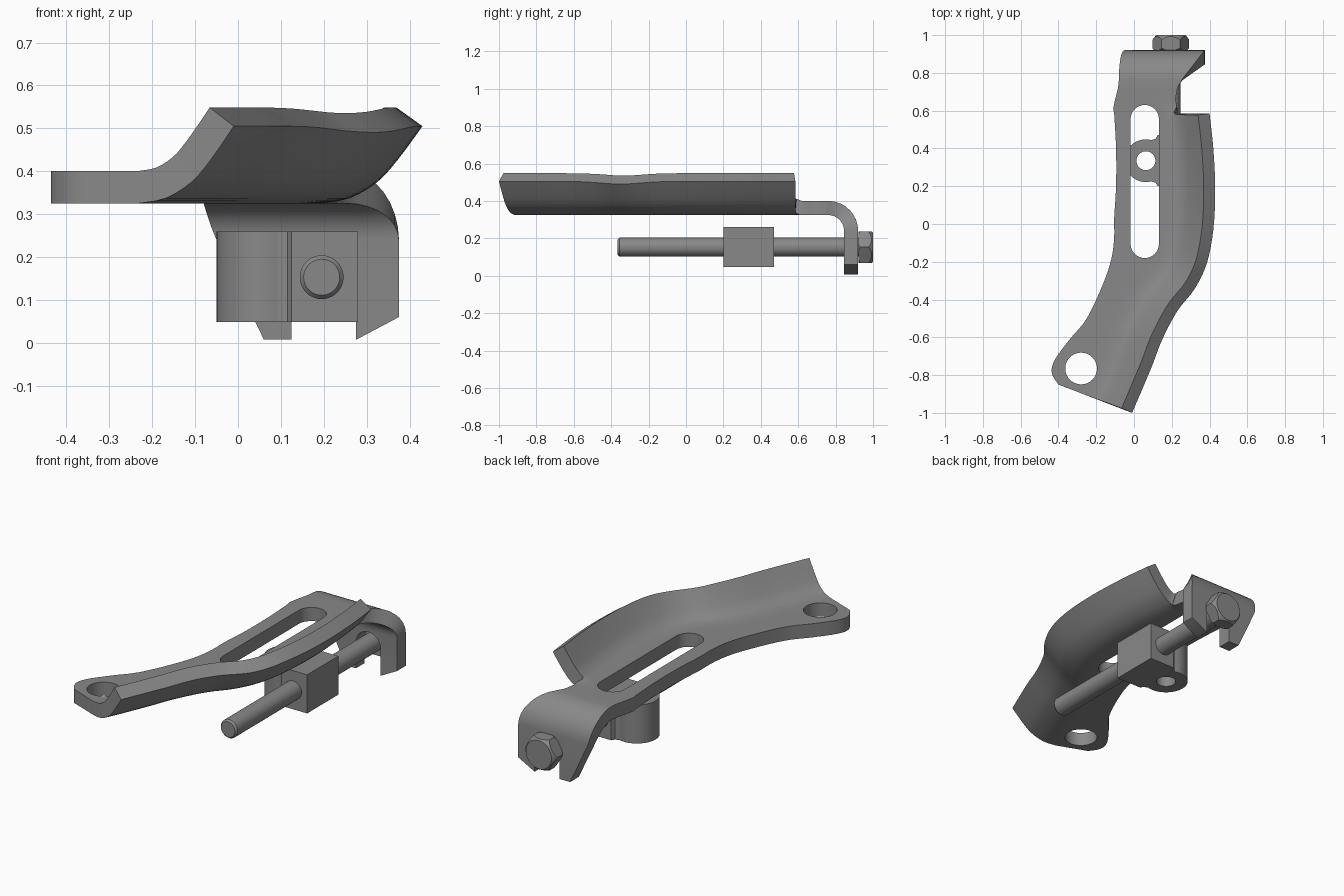
import bpy, bmesh, math
from mathutils import Matrix, Vector

if "Cube" in bpy.data.objects:
    bpy.data.objects.remove(bpy.data.objects["Cube"])

grey = bpy.data.materials.new("plain grey")
grey.use_nodes = True
COLOUR = (0.25, 0.25, 0.25, 1)
grey.diffuse_color = COLOUR
grey.node_tree.nodes["Principled BSDF"].inputs["Base Color"].default_value = COLOUR


def make_object(name, bm):
    bmesh.ops.recalc_face_normals(bm, faces=bm.faces)
    mesh = bpy.data.meshes.new(name)
    bm.to_mesh(mesh)
    bm.free()
    mesh.materials.append(grey)
    ob = bpy.data.objects.new(name, mesh)
    bpy.context.collection.objects.link(ob)
    return ob


def activate(ob):
    bpy.ops.object.select_all(action='DESELECT')
    ob.select_set(True)
    bpy.context.view_layer.objects.active = ob


def smooth(ob, degrees=35):
    activate(ob)
    bpy.ops.object.shade_smooth_by_angle(angle=math.radians(degrees))


def boolean(ob, tool, operation='DIFFERENCE'):
    activate(ob)
    mod = ob.modifiers.new("cut", 'BOOLEAN')
    mod.operation, mod.object, mod.solver = operation, tool, 'EXACT'
    bpy.ops.object.modifier_apply(modifier=mod.name)
    bpy.data.objects.remove(tool)


def prism(name, points, low, high, along_y=False):
    """Extrude a plan outline along z, or an (x, z) outline along y."""
    bm = bmesh.new()
    place = (lambda a, b, h: (a, h, b)) if along_y else (lambda a, b, h: (a, b, h))
    bottom = [bm.verts.new(place(a, b, low)) for a, b in points]
    top = [bm.verts.new(place(a, b, high)) for a, b in points]
    bm.faces.new(bottom)
    bm.faces.new(top)
    for i in range(len(points)):
        j = (i + 1) % len(points)
        bm.faces.new((bottom[i], bottom[j], top[j], top[i]))
    return make_object(name, bm)


def arc(cx, cy, r, start, end, n=16):
    angles = [math.radians(start + (end - start) * i / n) for i in range(n + 1)]
    return [(cx + r * math.cos(a), cy + r * math.sin(a)) for a in angles]


def circle(cx, cy, r, n=40):
    return arc(cx, cy, r, 0, 360, n)[:-1]


def capsule(cx, low, high, r):
    return arc(cx, high, r, 0, 180) + arc(cx, low, r, 180, 360)


def lathe(name, profile, x, z, sides=40):
    """Turn (radius, y) points around an axis parallel to y."""
    bm = bmesh.new()
    rings = [[bm.verts.new((x + px, y, z + pz)) for px, pz in circle(0, 0, r, sides)]
             for r, y in profile]
    for a, b in zip(rings, rings[1:]):
        for i in range(sides):
            j = (i + 1) % sides
            bm.faces.new((a[i], a[j], b[j], b[i]))
    bm.faces.new(rings[0])
    bm.faces.new(rings[-1])
    return make_object(name, bm)


def refine(rows, steps=4):
    """Catmull-Rom interpolation of a list of vectors."""
    out = []
    for i in range(len(rows) - 1):
        p0, p1, p2, p3 = (Vector(rows[min(max(k, 0), len(rows) - 1)])
                          for k in range(i - 1, i + 3))
        for s in range(steps):
            t = s / steps
            out.append(0.5 * (2 * p1 + (p2 - p0) * t + (2 * p0 - 5 * p1 + 4 * p2 - p3) * t * t
                              + (3 * p1 - p0 - 3 * p2 + p3) * t ** 3))
    return out + [Vector(rows[-1])]


# Bracket: underside sheet, flat plate with a rising flange on the left
BASE, THICK = 0.325, 0.075
stations = [  # plate edge x, y; flange rim x, y
    (-.40, -.85, -.01, -1.0), (-.435, -.79, .02, -.93), (-.42, -.72, .05, -.86),
    (-.34, -.61, .10, -.74), (-.25, -.50, .15, -.61), (-.165, -.32, .23, -.46),
    (-.12, -.185, .32, -.345), (-.105, -.07, .385, -.21), (-.105, .03, .42, -.03),
    (-.095, .20, .43, .185), (-.095, .40, .42, .40), (-.105, .585, .40, .585)]
flange = refine([(-.24, 0), (-.17, .012), (-.105, .05), (-.055, .105), (0, .18)], 3)
FLAT = 4
grid = []
for lx, ly, rx, ry in refine(stations):
    left, right = Vector((lx, ly, BASE)), Vector((rx, ry, BASE))
    across = (right - left).normalized()
    fold = right + across * flange[0].x
    row = [left.lerp(fold, i / FLAT) for i in range(FLAT)]
    dip = 1 - 0.08 * math.exp(-((ry + 0.35) / 0.15) ** 2)
    row += [right + across * f.x + Vector((0, 0, f.y * dip)) for f in flange]
    grid.append(row)

# Bracket: narrow neck, bend and hanging tab at the back
KEEP = FLAT + 4
tab = [(-.11, .23, .61, BASE), (-.10, .22, .66, BASE), (-.085, .23, .72, BASE),
       (-.08, .255, .76, BASE)]
for k in range(1, 9):
    a, t = math.radians(k * 90 / 8), k / 8
    tab.append((-.08 + .03 * t * t, .255 + .12 * math.sin(a), .76 + .085 * math.sin(a),
                .24 + .085 * math.cos(a)))
tab += [(.035, .375, .845, .06), (.06, .277, .845, .008)]
for lx, rx, y, z in tab:
    grid.append([Vector((lx, y, z)).lerp(Vector((rx, y, z)), i / (KEEP - 1))
                 for i in range(KEEP)])

bm = bmesh.new()
verts = [[bm.verts.new(p) for p in row] for row in grid]
for a, b in zip(verts, verts[1:]):
    for i in range(min(len(a), len(b)) - 1):
        bm.faces.new((a[i], a[i + 1], b[i + 1], b[i]))
for v in [v for v in bm.verts if not v.link_faces]:
    bm.verts.remove(v)
bracket = make_object("bracket", bm)
if bracket.data.polygons[0].normal.z < 0:
    bracket.data.flip_normals()
activate(bracket)
solid = bracket.modifiers.new("thickness", 'SOLIDIFY')
solid.thickness, solid.offset, solid.use_even_offset = THICK, 1, True
bpy.ops.object.modifier_apply(modifier=solid.name)

# Bracket openings: long slot, round hole, open notch for the bolt
boolean(bracket, prism("slot_cutter", capsule(.057, -.105, .555, .075), .2, .6))
boolean(bracket, prism("hole_cutter", circle(-.28, -.765, .084), .2, .6))
boolean(bracket, prism("notch_cutter", capsule(.2, -.2, .153, .075), .78, 1.05, True))
smooth(bracket)

# Sliding block: square end, round end with a vertical hole
CX, CY = .063, .335
outline = [(.28, .20), (.28, .47), (.125, .47), (.115, .452)]
outline += arc(CX, CY, .113, 75, 285, 28) + [(.115, .218), (.125, .20)]
block = prism("sliding_block", outline, .048, .26)
boolean(block, prism("bore_cutter", circle(CX, CY, .05), 0, .3))
smooth(block, 30)

# Bolt: shank with chamfered tip, hex head with turned corners
BX, BZ = .195, .153
shank = lathe("bolt_shank", [(.042, -.365), (.051, -.355), (.051, .94)], BX, BZ)
smooth(shank, 30)
head = prism("bolt_head", circle(BX, BZ, .097, 6), .922, 1.0, True)
boolean(head, lathe("corner_cutter", [(.086, .92), (.098, .932), (.098, .975), (.078, 1.0)],
                    BX, BZ, 48), 'INTERSECT')
smooth(head, 25)
